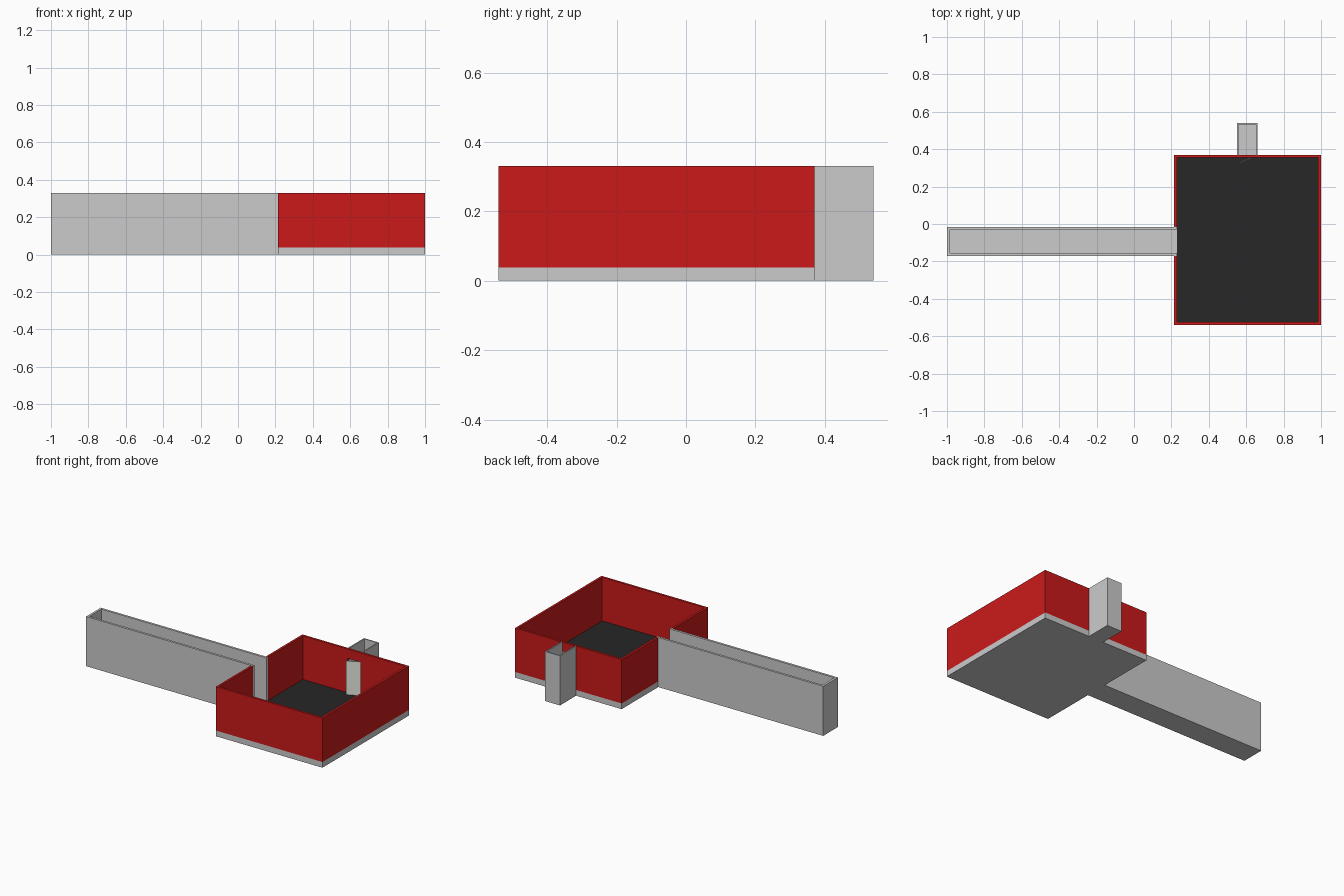
import bpy, math

if "Cube" in bpy.data.objects:
    bpy.data.objects.remove(bpy.data.objects["Cube"])

H = 0.33      # wall height
F = 0.04      # floor slab height
T = 0.015     # room and corridor wall thickness
N = 0.008     # niche wall thickness


def material(name, color):
    m = bpy.data.materials.new(name)
    m.diffuse_color = (*color, 1)
    m.use_nodes = True
    m.node_tree.nodes["Principled BSDF"].inputs["Base Color"].default_value = m.diffuse_color
    return m


def box(name, x, y, z, mat=None):
    bpy.ops.mesh.primitive_cube_add(size=1, location=[sum(r) / 2 for r in (x, y, z)])
    ob = bpy.context.object
    ob.name = name
    ob.scale = [r[1] - r[0] for r in (x, y, z)]
    bpy.ops.object.transform_apply(location=False, rotation=False, scale=True)
    if mat:
        ob.data.materials.append(mat)
    return ob


red = material("red_wall", (0.6, 0.01, 0.01))
dark = material("dark_floor", (0.02, 0.02, 0.02))
pale = material("pale_door", (0.8, 0.8, 0.74))

X0, X1, Y0, Y1 = 0.215, 1.0, -0.54, 0.37   # room
CY0, CY1 = -0.17, -0.015                   # corridor
NX0, NX1, NY1 = 0.55, 0.66, 0.54           # niche

# Room slab and dark floor covering
box("room_base", (X0, X1), (Y0, Y1), (0, F - 0.002))
box("room_floor", (X0 + T, X1 - T), (Y0 + T, Y1 - T), (F - 0.002, F), dark)

# Red room walls, with a full height gap to the corridor and a doorway at the back
W = (F - 0.002, H)
box("front_wall", (X0, X1), (Y0, Y0 + T), W, red)
box("right_wall", (X1 - T, X1), (Y0 + T, Y1 - T), W, red)
box("left_wall_front", (X0, X0 + T), (Y0 + T, CY0), W, red)
box("left_wall_back", (X0, X0 + T), (CY1, Y1 - T), W, red)
box("back_wall_left", (X0, NX0 + N), (Y1 - T, Y1), W, red)
box("back_wall_right", (NX1 - N, X1), (Y1 - T, Y1), W, red)
box("door_lintel", (NX0 + N, NX1 - N), (Y1 - T, Y1), (0.268, H), red)
box("door_sill", (NX0 + N, NX1 - N), (Y1 - T, Y1), (F - 0.002, F))

# Corridor with open top
box("corridor_floor", (-1, X0), (CY0, CY1), (0, F))
box("corridor_sill", (X0, X0 + T), (CY0, CY1), (F - 0.002, F))
box("corridor_front_wall", (-1, X0 + T), (CY0, CY0 + T), (F, H))
box("corridor_back_wall", (-1, X0 + T), (CY1 - T, CY1), (F, H))
box("corridor_end_wall", (-1, -1 + T), (CY0 + T, CY1 - T), (F, H))

# Niche behind the door
box("niche_floor", (NX0, NX1), (Y1, NY1), (0, F))
box("niche_left_wall", (NX0, NX0 + N), (Y1, NY1), (F, H))
box("niche_right_wall", (NX1 - N, NX1), (Y1, NY1), (F, H))
box("niche_back_wall", (NX0 + N, NX1 - N), (NY1 - N, NY1), (F, H))

# Door leaf, standing ajar into the room
door = box("door", (0.562, 0.658), (0.346, 0.350), (F, 0.265), pale)
door.rotation_euler.z = math.radians(24)
